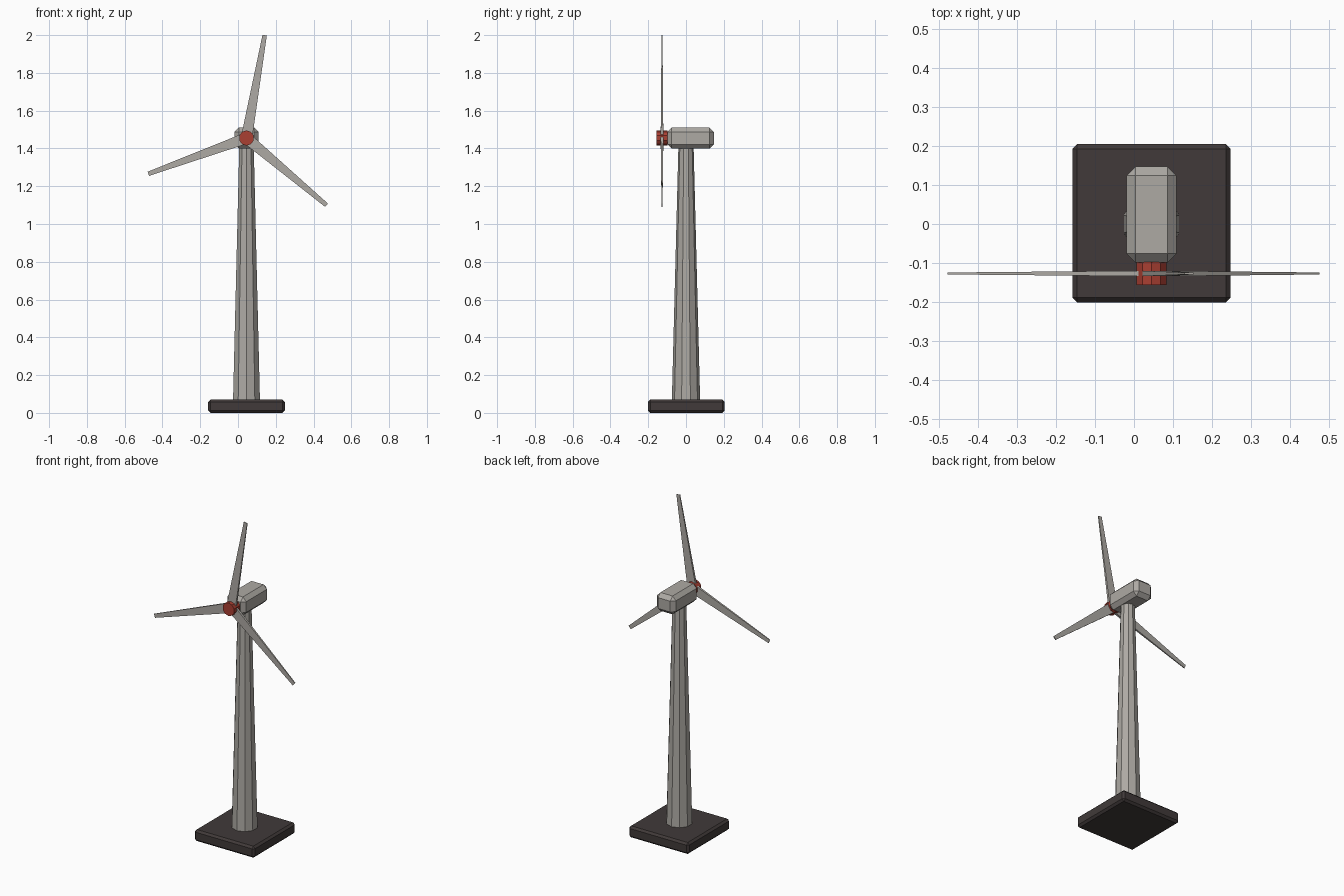
import bpy
import bmesh
from math import radians, pi
from mathutils import Matrix, Vector

if "Cube" in bpy.data.objects:
    bpy.data.objects.remove(bpy.data.objects["Cube"], do_unlink=True)

AXIS_X = 0.045
HUB_Z = 1.455


def material(name, rgb):
    mat = bpy.data.materials.new(name)
    mat.use_nodes = True
    mat.diffuse_color = (*rgb, 1)
    mat.node_tree.nodes["Principled BSDF"].inputs["Base Color"].default_value = (*rgb, 1)
    return mat


def finish(name, bm, mat):
    bmesh.ops.recalc_face_normals(bm, faces=bm.faces)
    mesh = bpy.data.meshes.new(name)
    bm.to_mesh(mesh)
    bm.free()
    mesh.materials.append(mat)
    obj = bpy.data.objects.new(name, mesh)
    bpy.context.collection.objects.link(obj)
    return obj


def chamfered_box(name, size, centre, chamfer, mat):
    bm = bmesh.new()
    bmesh.ops.create_cube(bm, size=1)
    bmesh.ops.scale(bm, vec=size, verts=bm.verts)
    bmesh.ops.bevel(bm, geom=bm.edges[:], offset=chamfer, segments=1, affect='EDGES')
    bmesh.ops.translate(bm, vec=centre, verts=bm.verts)
    return finish(name, bm, mat)


def column(name, r_low, r_high, height, matrix, mat):
    bm = bmesh.new()
    bmesh.ops.create_cone(bm, cap_ends=True, segments=10, radius1=r_low,
                          radius2=r_high, depth=height, matrix=matrix)
    return finish(name, bm, mat)


def blade(name, angle, mat):
    # Tapered bar along +x, thin in y, then turned about the hub axis
    bm = bmesh.new()
    bmesh.ops.create_cube(bm, size=1)
    for v in bm.verts:
        tip = v.co.x > 0
        v.co.x = 0.553 if tip else 0.02
        v.co.y *= 0.005 if tip else 0.014
        v.co.z *= 0.023 if tip else 0.058
    turn = Matrix.Rotation(-radians(angle), 4, 'Y')
    bm.transform(Matrix.Translation((AXIS_X, -0.127, HUB_Z)) @ turn)
    return finish(name, bm, mat)


grey = material("warm_grey", (0.42, 0.40, 0.37))
dark = material("dark_brown_grey", (0.052, 0.042, 0.041))
red = material("brick_red", (0.40, 0.050, 0.032))

# Foundation and tower
chamfered_box("foundation", (0.406, 0.406, 0.07), (AXIS_X, 0.002, 0.035), 0.012, dark)
column("tower", 0.075, 0.04, 1.36,
       Matrix.Translation((AXIS_X, 0, 0.74)), grey)

# Housing on top of the tower
chamfered_box("housing", (0.128, 0.246, 0.112), (AXIS_X, 0.024, HUB_Z), 0.023, grey)

# Rotor
column("hub", 0.04, 0.04, 0.06,
       Matrix.Translation((AXIS_X, -0.127, HUB_Z)) @ Matrix.Rotation(pi / 2, 4, 'X'), red)
for i in range(3):
    blade(f"blade_{i + 1}", 80 + 120 * i, grey)
